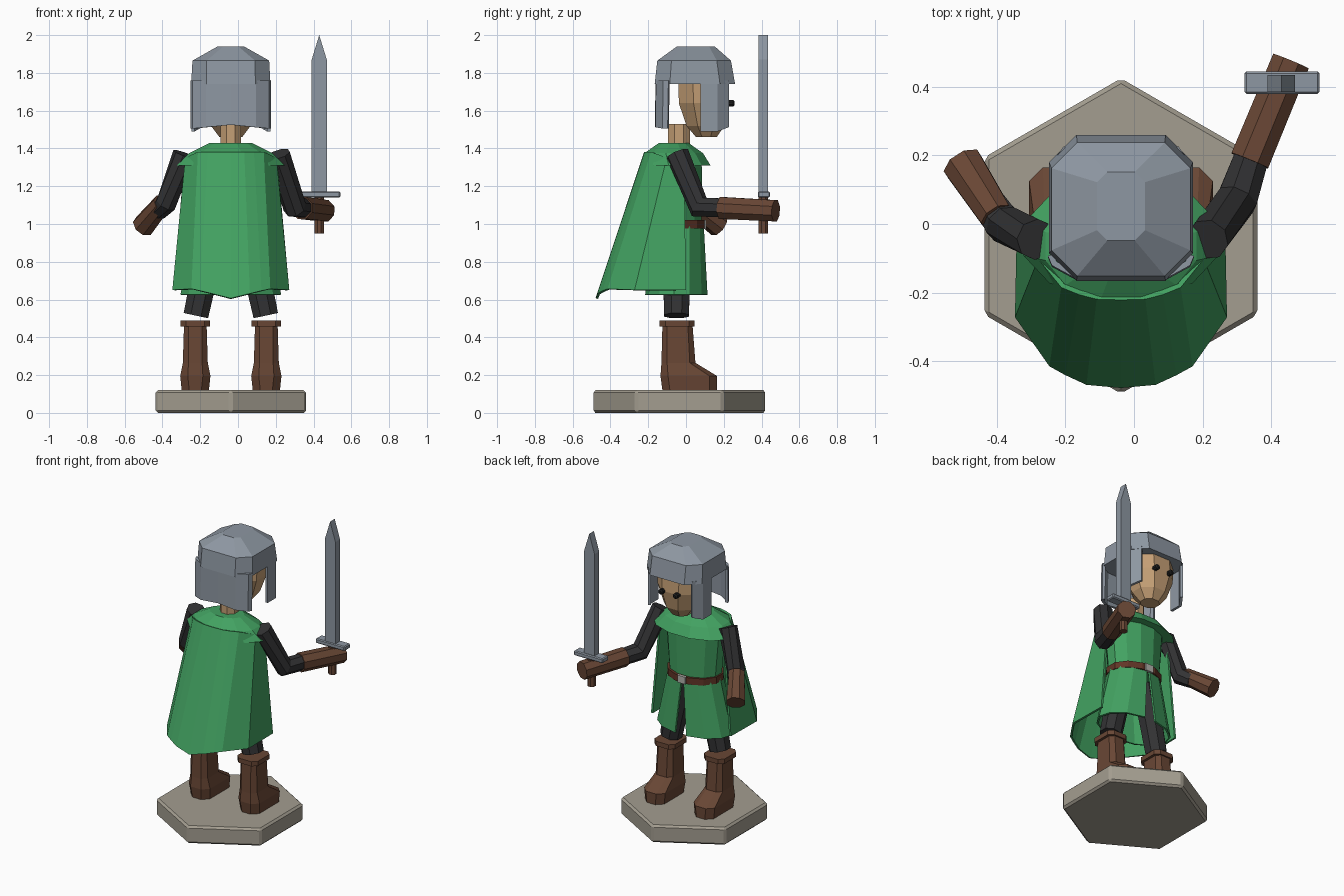
import bpy, bmesh
from math import pi, sin, cos, radians
from mathutils import Vector

cube = bpy.data.objects.get("Cube")
if cube:
    bpy.data.objects.remove(cube)

MID = -0.038  # body centre line


def material(name, *rgb):
    m = bpy.data.materials.new(name)
    m.use_nodes = True
    col = (*rgb, 1)
    m.diffuse_color = col
    bsdf = m.node_tree.nodes["Principled BSDF"]
    bsdf.inputs["Base Color"].default_value = col
    bsdf.inputs["Roughness"].default_value = 0.8
    return m


green = material("green cloth", .055, .36, .12)
steel = material("steel", .27, .31, .36)
leather = material("brown leather", .14, .062, .035)
black = material("black cloth", .032, .032, .034)
skin = material("skin", .56, .35, .18)
stone = material("stone", .37, .34, .28)
belt_mat = material("belt leather", .12, .036, .02)
buckle_mat = material("buckle metal", .45, .45, .42)
eye_mat = material("eye black", .012, .012, .012)


def loft(name, rings, mat, closed=True, thick=0, bevel=0):
    """Skin a stack of equal-length rings; open strips become thin shells."""
    bm = bmesh.new()
    rows = [[bm.verts.new(p) for p in r] for r in rings]
    n = len(rows[0])
    for a, b in zip(rows, rows[1:]):
        for i in range(n if closed else n - 1):
            j = (i + 1) % n
            bm.faces.new((a[i], a[j], b[j], b[i]))
    if closed:
        bm.faces.new(rows[0])
        bm.faces.new(rows[-1])
    bmesh.ops.recalc_face_normals(bm, faces=bm.faces)
    me = bpy.data.meshes.new(name)
    bm.to_mesh(me)
    bm.free()
    me.materials.append(mat)
    ob = bpy.data.objects.new(name, me)
    bpy.context.scene.collection.objects.link(ob)
    if thick:
        mod = ob.modifiers.new("Thickness", 'SOLIDIFY')
        mod.thickness, mod.offset = thick, 0
    if bevel:
        mod = ob.modifiers.new("Bevel", 'BEVEL')
        mod.width, mod.segments = bevel, 1
    return ob


def oval(x, y, z, rx, ry, n=12):
    """Ring with flat sides on the axes."""
    k = 1 / cos(pi / n)
    return [Vector((x + rx * k * cos((i + .5) * 2 * pi / n),
                    y + ry * k * sin((i + .5) * 2 * pi / n), z)) for i in range(n)]


def chamfered(x, y, z, hx, hy, c):
    """Rectangle ring with cut corners."""
    pts = []
    for sx, sy in ((1, 1), (-1, 1), (-1, -1), (1, -1)):
        pair = [(x + sx * hx, y + sy * (hy - c), z), (x + sx * (hx - c), y + sy * hy, z)]
        pts += pair if sx * sy > 0 else pair[::-1]
    return pts


def box(name, x0, x1, y0, y1, z0, z1, mat, bevel=0):
    rings = [[(x0, y0, z), (x1, y0, z), (x1, y1, z), (x0, y1, z)] for z in (z0, z1)]
    return loft(name, rings, mat, bevel=bevel)


def tube(name, points, radii, mat, n=8):
    """Limb along a path, mitred at each joint."""
    pts = [Vector(p) for p in points]
    rings = []
    for i, (p, r) in enumerate(zip(pts, radii)):
        d = Vector()
        if i:
            d += (p - pts[i - 1]).normalized()
        if i < len(pts) - 1:
            d += (pts[i + 1] - p).normalized()
        q = d.to_track_quat('Z', 'Y')
        rings.append([p + q @ v for v in oval(0, 0, 0, r, r, n)])
    return loft(name, rings, mat)


def mirrored(half):
    """Complete a half strip whose last point is on the centre line."""
    left = [(MID + x, y, z) for x, y, z in half]
    return left + [(MID - x, y, z) for x, y, z in half[-2::-1]]


# Hexagonal stand
hexagon = [(MID + .46 * sin(i * pi / 3), -.035 + .46 * cos(i * pi / 3)) for i in range(6)]
loft("stand", [[(x, y, z) for x, y in hexagon] for z in (0, .12)], stone, bevel=.013)

# Boots and legs
for side, s in (("left", 1), ("right", -1)):
    bx = MID + s * .188
    loft(side + "_boot", [chamfered(bx, .02, .12, .072, .145, .04),
                          chamfered(bx, .015, .195, .08, .15, .04),
                          chamfered(bx, -.04, .265, .066, .09, .03),
                          chamfered(bx, -.045, .46, .06, .08, .025)], leather)
    loft(side + "_boot_cuff", [chamfered(bx, -.047, z, .078, .092, .03)
                               for z in (.458, .49)], leather)
    tube(side + "_leg", [(MID + s * .185, -.05, .515), (MID + s * .09, -.05, .96)],
         (.066, .075), black)

# Tunic body, split skirt and belt
loft("tunic_body", [oval(MID, -.05, .97, .17, .13), oval(MID, -.05, 1.3, .2, .135),
                    oval(MID, -.05, 1.4, .15, .1)], green)


def skirt_ring(z, rx, ry, gap):
    span = 360 - 2 * gap
    angles = [radians(90 + gap + span * i / 12) for i in range(13)]
    return [(MID + rx * cos(a), -.05 + ry * sin(a), z) for a in angles]


loft("skirt", [skirt_ring(1.0, .178, .138, 2), skirt_ring(.625, .262, .16, 9)],
     green, closed=False, thick=.012)
loft("belt", [oval(MID, -.05, z, .185, .148) for z in (.975, 1.02)], belt_mat)
box("buckle", MID - .03, MID + .03, .09, .106, .973, 1.022, buckle_mat)

# Cape and shoulder mantle
cape_top = [(.24, -.01, 1.33), (.235, -.1, 1.35), (.17, -.18, 1.38),
            (.12, -.2, 1.38), (.07, -.213, 1.38), (0, -.215, 1.38)]
cape_hem = [(.297, 0, .65), (.303, -.27, .65), (.205, -.41, .655),
            (.16, -.435, .645), (.1, -.463, .63), (0, -.472, .605)]
loft("cape", [mirrored(cape_top), mirrored(cape_hem)], green, closed=False, thick=.014)
loft("mantle", [oval(MID, -.045, 1.31, .285, .175), oval(MID, -.065, 1.375, .22, .155),
                oval(MID, -.065, 1.428, .115, .08)], green)

# Neck, head and eyes
loft("neck", [oval(MID, -.038, z, .055, .058, 8) for z in (1.38, 1.53)], skin)
loft("head", [oval(MID, .108, 1.46, .06, .055, 8), oval(MID, .103, 1.52, .105, .1, 8),
              oval(MID, .095, 1.64, .15, .133, 8), oval(MID, .09, 1.78, .16, .13, 8)], skin)
for side, s in (("left", 1), ("right", -1)):
    ex = MID + s * .055
    tube(side + "_eye", [(ex, .215, 1.64), (ex, .25, 1.64), (ex, .258, 1.64)],
         (.017, .017, .009), eye_mat)

# Helmet bowl, neck guard and cheek guards
loft("helmet_bowl", [chamfered(MID, .047, 1.74, .21, .213, .08),
                     chamfered(MID, .043, 1.865, .203, .195, .075),
                     chamfered(MID, .052, 1.94, .07, .1, .03)], steel)
guard = [(.205, -.09), (.195, -.115), (.13, -.15), (0, -.152)]
loft("neck_guard", [mirrored([(x, y, 1.76) for x, y in guard]),
                    mirrored([(x, y - .004, 1.505 + .02 * (1 - x / .2)) for x, y in guard])],
     steel, closed=False, thick=.018)
for side, s in (("left", 1), ("right", -1)):
    cheek = [(.2, .078), (.2, .165), (.16, .222)]
    loft(side + "_cheek_guard",
         [[(MID + s * x, y, 1.76) for x, y in cheek],
          [(MID + s * x, y, 1.49 + max(0, y - .165) * .4) for x, y in cheek]],
         steel, closed=False, thick=.018)

# Right arm, lowered
tube("right_sleeve", [(-.285, -.045, 1.37), (-.38, .0, 1.11), (-.42, .06, 1.07)],
     (.056, .054, .046), black)
tube("right_glove", [(-.4, .02, 1.11), (-.5, .175, .99)], (.048, .058), leather)

# Left arm, reaching forward
tube("left_sleeve", [(.215, -.045, 1.37), (.3, .07, 1.09), (.345, .2, 1.085)],
     (.058, .058, .05), black)
tube("left_glove", [(.338, .185, 1.085), (.458, .475, 1.07)], (.058, .056), leather)

# Sword
tube("sword_grip", [(.43, .41, .95), (.43, .41, 1.15)], (.025, .025), leather)
box("sword_guard", .322, .542, .38, .445, 1.14, 1.172, steel, bevel=.006)
outline = [(.39, 1.16), (.47, 1.16), (.47, 1.87), (.43, 2.0), (.39, 1.87)]
loft("sword_blade", [[(x, y, z) for x, z in outline] for y in (.385, .435)], steel)
